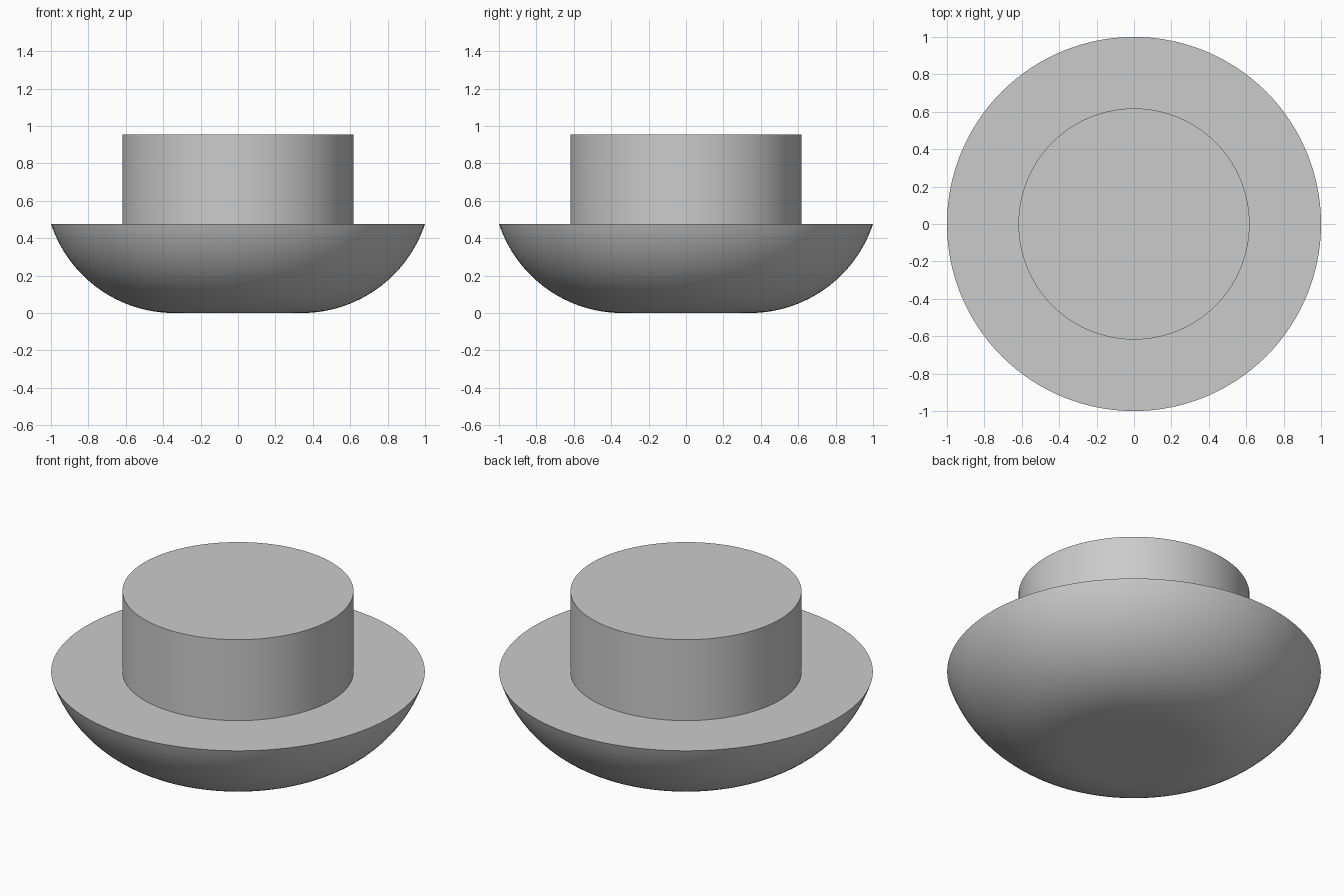
import bpy
import bmesh
from math import cos, sin, asin, tau

cube = bpy.data.objects.get("Cube")
if cube:
    bpy.data.objects.remove(cube, do_unlink=True)

SIDES = 128
RIM_Z, TOP_Z = 0.477, 0.955
STEM_R, FLAT_R, RIM_R = 0.618, 0.34, 1.0

grey = bpy.data.materials.new("plain_grey")
grey.use_nodes = True
grey.diffuse_color = (0.6, 0.6, 0.6, 1)
grey.node_tree.nodes["Principled BSDF"].inputs["Base Color"].default_value = grey.diffuse_color


def lathe(name, profile):
    """Turn an (r, z) profile, bottom to top, into a solid with capped ends."""
    bm = bmesh.new()
    rings = [[bm.verts.new((r * cos(tau * i / SIDES), r * sin(tau * i / SIDES), z))
              for i in range(SIDES)] for r, z in profile]
    for low, high in zip(rings, rings[1:]):
        for i in range(SIDES):
            j = (i + 1) % SIDES
            bm.faces.new((low[i], low[j], high[j], high[i]))
    bm.faces.new(rings[0][::-1])
    bm.faces.new(rings[-1])
    mesh = bpy.data.meshes.new(name)
    bm.to_mesh(mesh)
    bm.free()
    mesh.materials.append(grey)
    obj = bpy.data.objects.new(name, mesh)
    bpy.context.collection.objects.link(obj)
    bpy.ops.object.select_all(action="DESELECT")
    obj.select_set(True)
    bpy.context.view_layer.objects.active = obj
    bpy.ops.object.shade_smooth_by_angle(angle=0.5)
    return obj


# Rounded head: flat underside with an arc tangent to it, rising to the sharp rim
run = RIM_R - FLAT_R
radius = (run ** 2 + RIM_Z ** 2) / (2 * RIM_Z)
sweep = asin(run / radius)
STEPS = 32
arc = [(FLAT_R + radius * sin(sweep * k / STEPS), radius * (1 - cos(sweep * k / STEPS)))
       for k in range(STEPS + 1)]

# The head and stem share one skin, with a flat ledge between rim and stem
lathe("rounded_head_with_stem", arc + [(STEM_R, RIM_Z), (STEM_R, TOP_Z)])
